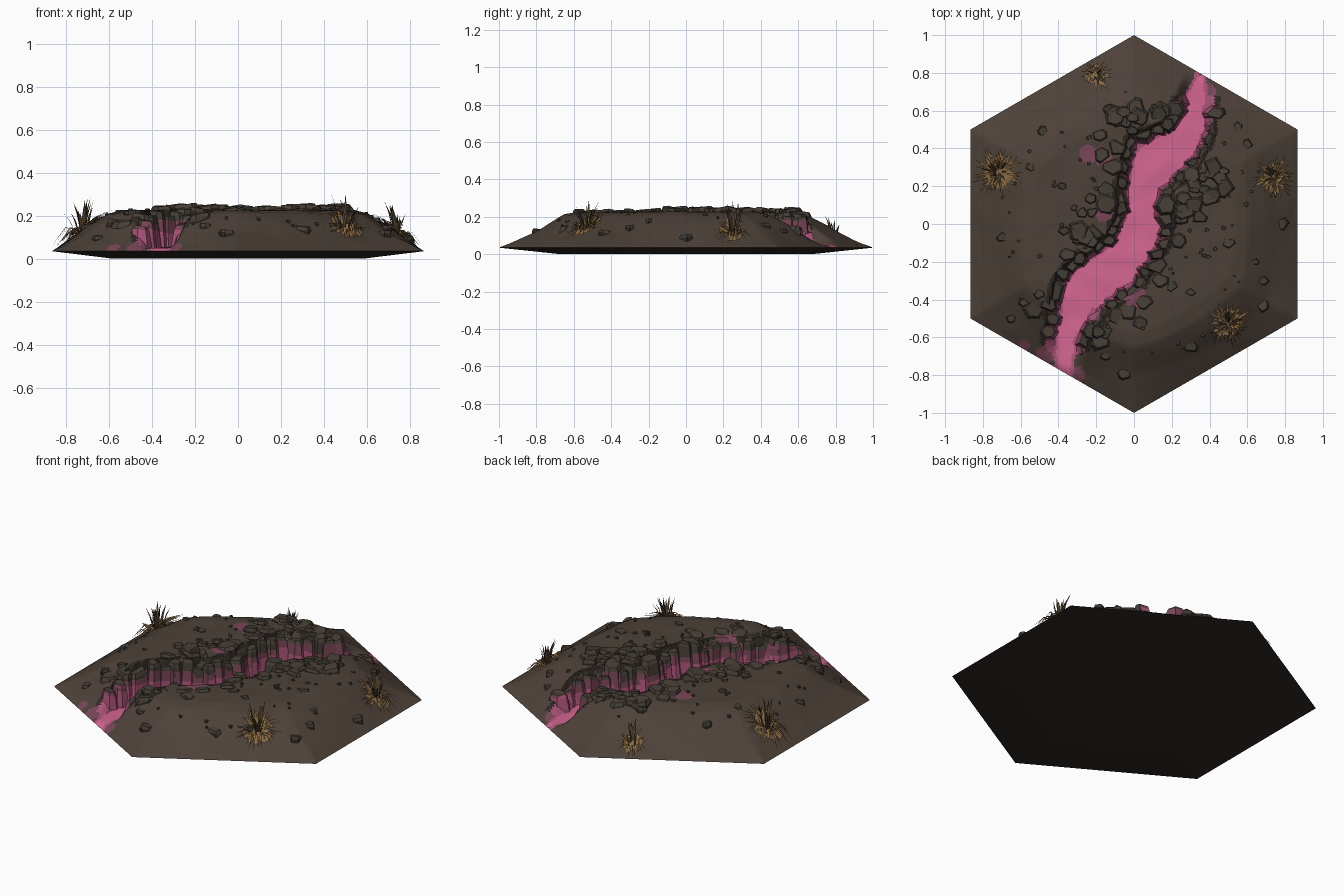
import bpy, bmesh, math, random
from mathutils import Vector, noise

if "Cube" in bpy.data.objects:
    bpy.data.objects.remove(bpy.data.objects["Cube"])
random.seed(7)
U = random.uniform


def material(name, r, g, b):
    lin = lambda c: (c / 255 / 12.92) if c < 10 else ((c / 255 + 0.055) / 1.055) ** 2.4
    m = bpy.data.materials.new(name)
    m.diffuse_color = (lin(r), lin(g), lin(b), 1)
    m.use_nodes = True
    m.node_tree.nodes["Principled BSDF"].inputs["Base Color"].default_value = m.diffuse_color
    return m


MATS = [material("earth brown", 77, 65, 57), material("rock brown", 70, 62, 54),
        material("crevice black", 46, 40, 35), material("bright pink", 212, 102, 145),
        material("mid pink", 172, 84, 120), material("dusky pink", 122, 70, 88),
        material("dry grass", 138, 107, 70), material("dark grass", 78, 64, 44),
        material("underside black", 46, 39, 36)]
EARTH, ROCK, CREV, PINK, MID, DUSK, GRASS, DGRASS, UNDER = range(9)

# canyon banks: y, left x, right x
BANKS = [(-0.85, -0.41, -0.34), (-0.7, -0.41, -0.32), (-0.6, -0.41, -0.30), (-0.5, -0.40, -0.25),
         (-0.4, -0.38, -0.15), (-0.3, -0.36, -0.01), (-0.2, -0.25, 0.06), (-0.1, -0.10, 0.12),
         (0, -0.05, 0.15), (0.1, -0.03, 0.13), (0.2, -0.03, 0.15), (0.35, 0, 0.30),
         (0.42, 0.02, 0.34), (0.5, 0.21, 0.37), (0.6, 0.26, 0.37), (0.7, 0.29, 0.38), (0.79, 0.33, 0.37)]
LEFT = [Vector((l, y)) for y, l, r in BANKS]
RIGHT = [Vector((r, y)) for y, l, r in BANKS]
# stray pink stains: x, y, radius
STAINS = [(-0.24, 0.37, .05), (-0.17, 0.36, .05), (0, -0.38, .06), (-0.58, -0.64, .03), (-0.47, -0.69, .05),
          (-0.31, -0.8, .05), (0.39, 0.7, .045), (-0.16, 0.06, .05), (0.1, -0.2, .05)]


def hexnorm(x, y):
    return max(abs(x), abs(x) * 0.5 + abs(y) * 0.866) / 0.866


PROFILE = [(0, .232), (.6, .225), (.68, .208), (.76, .165), (.85, .112), (.93, .07), (1, .035), (2, .035)]


def dome(x, y):
    """Height of the mound: round on top, blending into the hexagonal rim."""
    h = hexnorm(x, y)
    mix = 0.5 * min(1, max(0, (1 - h) / 0.2))
    t = h * (1 - mix) + math.hypot(x, y) / 0.93 * mix
    for (a, za), (b, zb) in zip(PROFILE, PROFILE[1:]):
        if t <= b:
            return za + (zb - za) * (t - a) / (b - a)


def bank_dist(x, y):
    """Signed distance to the nearest bank, positive inside the canyon."""
    p, best = Vector((x, y)), 9
    for line in (LEFT, RIGHT):
        for a, b in zip(line, line[1:]):
            d = b - a
            s = max(0, min(1, (p - a).dot(d) / d.length_squared))
            best = min(best, (p - a - d * s).length)
    for (ya, la, ra), (yb, lb, rb) in zip(BANKS, BANKS[1:]):
        if ya <= y < yb:
            s = (y - ya) / (yb - ya)
            if la + (lb - la) * s < x < ra + (rb - ra) * s:
                return best
    return -best


def height(x, y):
    z = dome(x, y)
    if hexnorm(x, y) < 0.96:
        z += 0.006 * noise.noise(Vector((x * 7, y * 7, 0)))
    d = bank_dist(x, y)
    floor = min(z, 0.05 + 0.006 * noise.noise(Vector((x * 9, y * 9, 3))))
    s = max(0, min(1, (d + 0.06) / 0.05))
    return z + (floor - z) * s


def wall_colour(c):
    """Pink fades upward to rock, with an uneven limit."""
    z = c.z + 0.035 * noise.noise(Vector((c.x * 11, c.y * 11, 5)))
    return MID if z < 0.12 else DUSK if z < 0.17 else ROCK


def finish(name, bm, smooth=None):
    me = bpy.data.meshes.new(name)
    bm.normal_update()
    bm.to_mesh(me)
    bm.free()
    for m in MATS:
        me.materials.append(m)
    ob = bpy.data.objects.new(name, me)
    bpy.context.collection.objects.link(ob)
    if smooth:
        bpy.context.view_layer.objects.active = ob
        ob.select_set(True)
        bpy.ops.object.shade_smooth_by_angle(angle=smooth)
        ob.select_set(False)


# hexagonal mound with the canyon sunk into it
corners = [Vector((math.sin(k * math.pi / 3), math.cos(k * math.pi / 3))) for k in range(6)]
N = 60
bm = bmesh.new()
for k in range(6):
    A, B = corners[k], corners[(k + 1) % 6]
    grid = {}
    for i in range(N + 1):
        for j in range(N + 1 - i):
            p = (A * i + B * j) / N
            grid[i, j] = bm.verts.new((p.x, p.y, height(p.x, p.y)))
    for i in range(N):
        for j in range(N - i):
            bm.faces.new((grid[i, j], grid[i, j + 1], grid[i + 1, j]))
            if i + j < N - 1:
                bm.faces.new((grid[i + 1, j], grid[i, j + 1], grid[i + 1, j + 1]))
bmesh.ops.remove_doubles(bm, verts=bm.verts, dist=1e-4)
bm.normal_update()
if sum(f.normal.z for f in bm.faces) < 0:
    bmesh.ops.reverse_faces(bm, faces=bm.faces)
for f in bm.faces:
    c = f.calc_center_median()
    d = bank_dist(c.x, c.y) + 0.02 * noise.noise(Vector((c.x * 14, c.y * 14, 1)))
    at_end = abs(c.y) > 0.68
    if d > 0.005:
        f.material_index = PINK
    elif d > (-0.015 if at_end else -0.05):
        f.material_index = wall_colour(c)
    elif any(math.hypot(c.x - x, c.y - y) < r for x, y, r in STAINS):
        f.material_index = DUSK
    elif d > -0.08 and not at_end:
        f.material_index = CREV
finish("mound", bm, math.radians(35))

# tapered underside
bm = bmesh.new()
top = [bm.verts.new((c.x, c.y, 0.035)) for c in corners]
low = [bm.verts.new((c.x * 0.67, c.y * 0.67, 0)) for c in corners]
bm.faces.new(low)
for k in range(6):
    bm.faces.new((top[k], top[(k + 1) % 6], low[(k + 1) % 6], low[k]))
for f in bm.faces:
    f.material_index = UNDER
finish("underside", bm)


def rock(bm, x, y, r, z0, z1, flare=1.1):
    """Irregular faceted block with a chamfered, slightly tilted top."""
    n, turn = random.choice((5, 6, 7)), U(0, 6)
    tx, ty = U(-.2, .2), U(-.2, .2)
    stretch, pts = U(0.7, 1.1), []
    ch = min(0.018, (z1 - z0) * 0.35)
    for k in range(n):
        a = turn + (k + U(-.35, .35)) * math.tau / n
        for s, z in ((flare, z0), (1, z1 - ch), (0.8, z1)):
            px, py = r * s * math.cos(a), r * s * stretch * math.sin(a)
            tilt = px * tx + py * ty if z > z0 else 0
            pts.append(bm.verts.new((x + px, y + py, z + tilt)))
    out = bmesh.ops.convex_hull(bm, input=pts)
    junk = [v for v in out["geom_interior"] + out["geom_unused"] if isinstance(v, bmesh.types.BMVert)]
    bmesh.ops.delete(bm, geom=list(set(junk)), context="VERTS")


def walk(line, step):
    """Points and directions along a bank, spaced by step()."""
    want = 0.0
    for a, b in zip(line, line[1:]):
        d = b - a
        while want < d.length:
            yield a + d.normalized() * want, d.normalized()
            want += step()
        want -= d.length


# canyon wall columns, and rubble rows behind them
cols, rubble = bmesh.new(), bmesh.new()
for line, side in ((LEFT, -1), (RIGHT, 1)):
    for p, d in walk(line, lambda: U(0.045, 0.085)):
        out = Vector((d.y, -d.x)) * side
        r = U(0.035, 0.06)
        c = p + out * r * U(0.65, 1.4)
        if hexnorm(c.x, c.y) < 0.84:
            rock(cols, c.x, c.y, r, 0.035, max(0.07, dome(c.x, c.y) + U(-0.05, 0.018)), 1.4)
    for off, chance, size in ((0.115, 0.75, 0.055), (0.19, 0.3, 0.04), (0.26, 0.2, 0.02)):
        for p, d in walk(line, lambda: U(0.08, 0.11)):
            out = Vector((d.y, -d.x)) * side
            c = p + out * (off + U(-.02, .02))
            if random.random() < chance and bank_dist(c.x, c.y) < -0.08 and abs(c.y) < 0.62 and hexnorm(c.x, c.y) < 0.78:
                g = dome(c.x, c.y)
                rock(rubble, c.x, c.y, size * U(0.7, 1.2), g - 0.03, g + U(0.002, 0.022))
# rubble clusters: x, y, spread, count
for x, y, s, n in ((-0.08, 0.55, .1, 9), (0.4, 0.2, .1, 9), (-0.3, -0.02, .09, 9), (0.3, 0.06, .06, 5), (-0.2, -0.57, .1, 7)):
    for i in range(n):
        px, py = x + U(-s, s), y + U(-s, s)
        if bank_dist(px, py) < -0.07:
            g = dome(px, py)
            rock(rubble, px, py, U(0.03, 0.06), g - 0.03, g + U(0.008, 0.026))
# lone boulders on the slopes
for x, y, r in ((.78, 0, .04), (.68, -.3, .035), (.68, -.43, .035), (.3, -.65, .04), (.45, -.54, .03), (-.05, -.79, .04),
                (-.7, -.07, .03), (-.65, -.5, .03), (-.48, .49, .03), (.6, .42, .03), (.5, -.1, .04), (.3, -.36, .03),
                (-.15, -.7, .03), (-.5, -.37, .03), (.64, -.2, .025), (-.55, .3, .025), (-.38, .2, .025), (.55, .52, .025)):
    g = dome(x, y)
    rock(rubble, x, y, r, g - 0.03, g + 0.01)
# small pebbles
for i in range(110):
    a, q = U(0, 6.28), U(0.2, 0.72)
    x, y = q * math.cos(a), q * math.sin(a)
    if bank_dist(x, y) < -0.08:
        g = height(x, y)
        rock(rubble, x, y, U(0.006, 0.014), g - 0.01, g + 0.008)

for z in (0.08, 0.11, 0.14, 0.17):
    bmesh.ops.bisect_plane(cols, geom=cols.verts[:] + cols.edges[:] + cols.faces[:],
                           plane_co=(0, 0, z), plane_no=(0.08, 0.05, 1))
cols.normal_update()
for f in cols.faces:
    c = f.calc_center_median()
    f.material_index = wall_colour(c) if bank_dist(c.x, c.y) > -0.07 and f.normal.z < 0.8 else ROCK
finish("canyon_wall_rocks", cols)
rubble.normal_update()
for f in rubble.faces:
    f.material_index = CREV if f.normal.z < 0.15 else ROCK
finish("loose_rocks", rubble)

# dry grass tufts
for x, y, r, n in ((-.72, .27, .125, 80), (.74, .25, .105, 70), (.5, -.53, .115, 80), (-.2, .79, .08, 50)):
    bm = bmesh.new()
    for i in range(n):
        a, tall = U(0, math.tau), i % 5 == 0
        run, rise = (r * U(.2, .6), r * U(.7, 1.2)) if tall else (r * U(.5, 1.1), r * U(.12, .5))
        o = Vector((math.cos(a), math.sin(a), 0))
        w = Vector((-o.y, o.x, 0)) * U(0.004, 0.007)
        b = Vector((x, y, 0)) + o * U(0, r * .25)
        b.z = dome(b.x, b.y) - 0.005
        m, t = b + o * run * .5, b + o * run
        m.z = max(b.z, dome(m.x, m.y)) + rise * .65
        t.z = max(b.z if tall else 0, dome(t.x, t.y)) + rise * (1 if tall else .5)
        v = [bm.verts.new(q) for q in (b - w, b + w, m + w, m - w, t)]
        for f in (bm.faces.new(v[:4]), bm.faces.new((v[3], v[2], v[4]))):
            f.material_index = DGRASS if tall else GRASS
    # fallen straw around the roots
    for i in range(11):
        a = i * math.tau / 11
        tri = [(0, 0), (a - .28, r * U(.45, .8)), (a + .28, r * U(.45, .8))]
        vs = []
        for ang, q in tri:
            px, py = x + q * math.cos(ang), y + q * math.sin(ang)
            vs.append(bm.verts.new((px, py, dome(px, py) + 0.01)))
        bm.faces.new(vs).material_index = GRASS
    finish("grass_tuft", bm)
